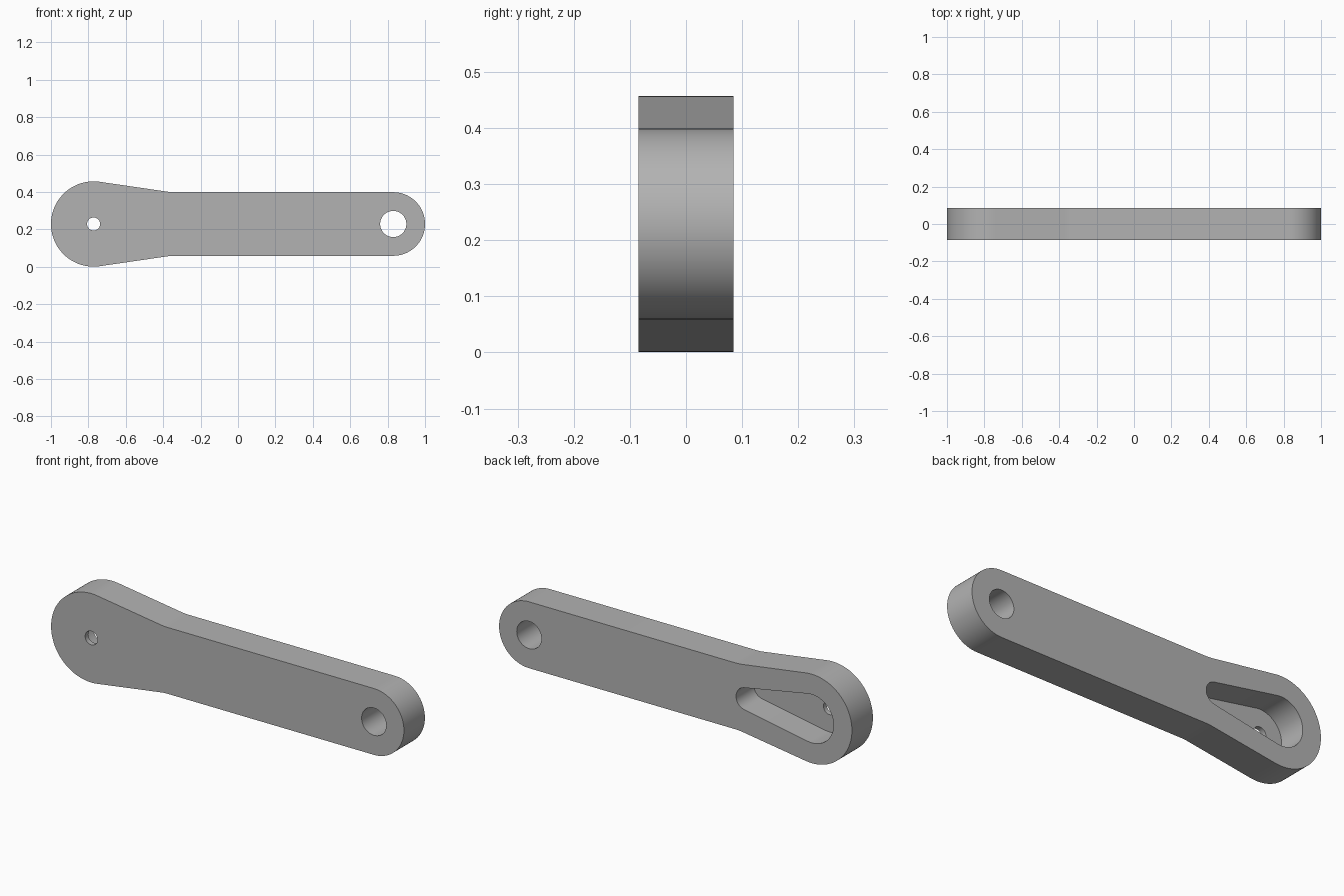
import bpy, bmesh, math

if "Cube" in bpy.data.objects:
    bpy.data.objects.remove(bpy.data.objects["Cube"])

MID = 0.229                 # height of the lever's centre line
HALF = 0.085                # half thickness
BIG, SMALL = -0.772, 0.83   # x of the two pivot centres


def arc(x, z, r, a0, a1, n):
    """Points on an arc, angles in degrees."""
    return [(x + r * math.cos(math.radians(a0 + (a1 - a0) * i / n)),
             z + r * math.sin(math.radians(a0 + (a1 - a0) * i / n)))
            for i in range(n + 1)]


def prism(name, pts, y0, y1):
    """Extrude an x-z profile from y0 to y1."""
    bm = bmesh.new()
    face = bm.faces.new([bm.verts.new((x, y0, z)) for x, z in pts])
    ext = bmesh.ops.extrude_face_region(bm, geom=[face])
    verts = [v for v in ext["geom"] if isinstance(v, bmesh.types.BMVert)]
    bmesh.ops.translate(bm, verts=verts, vec=(0, y1 - y0, 0))
    bmesh.ops.recalc_face_normals(bm, faces=bm.faces)
    mesh = bpy.data.meshes.new(name)
    bm.to_mesh(mesh)
    bm.free()
    obj = bpy.data.objects.new(name, mesh)
    bpy.context.collection.objects.link(obj)
    return obj


grey = bpy.data.materials.new("plain grey")
grey.diffuse_color = (0.45, 0.45, 0.45, 1)
grey.use_nodes = True
grey.node_tree.nodes["Principled BSDF"].inputs["Base Color"].default_value = grey.diffuse_color

# Lever body: round ends, tapering flanks blended into a parallel shank
SLOPE = 8.35
blend = 0.3
top_blend = arc(-0.337, MID + 0.17 + blend, blend, 270, 270 - SLOPE, 5)
bottom_blend = [(x, 2 * MID - z) for x, z in reversed(top_blend)]
outline = (arc(SMALL, MID, 0.17, -90, 90, 40)
           + top_blend
           + arc(BIG, MID, 0.228, 90 - SLOPE, 270 + SLOPE, 56)
           + bottom_blend)
lever = prism("lever_arm", outline, -HALF, HALF)
lever.data.materials.append(grey)

# Teardrop pocket in the back face
R1, R2, TIP = 0.124, 0.057, -0.40
tilt = math.degrees(math.asin((R1 - R2) / (TIP - BIG)))
pocket = (arc(TIP, MID, R2, tilt - 90, 90 - tilt, 24)
          + arc(BIG, MID, R1, 90 - tilt, 270 + tilt, 40))

# Pocket and both pivot holes
cutters = [
    prism("pocket_cutter", pocket, -0.06, 0.2),
    prism("large_hole_cutter", arc(SMALL, MID, 0.07, 0, 352.5, 47), -0.2, 0.2),
    prism("small_hole_cutter", arc(BIG, MID, 0.035, 0, 348.75, 31), -0.2, 0.2),
]
bpy.context.view_layer.objects.active = lever
for cutter in cutters:
    cutter.data.materials.append(grey)
    mod = lever.modifiers.new(cutter.name, "BOOLEAN")
    mod.operation = "DIFFERENCE"
    mod.solver = "EXACT"
    mod.object = cutter
    bpy.ops.object.modifier_apply(modifier=mod.name)
    bpy.data.objects.remove(cutter)

# Smooth the curved walls, keep the rims sharp
bpy.ops.object.select_all(action="DESELECT")
lever.select_set(True)
bpy.ops.object.shade_smooth_by_angle(angle=math.radians(30))
